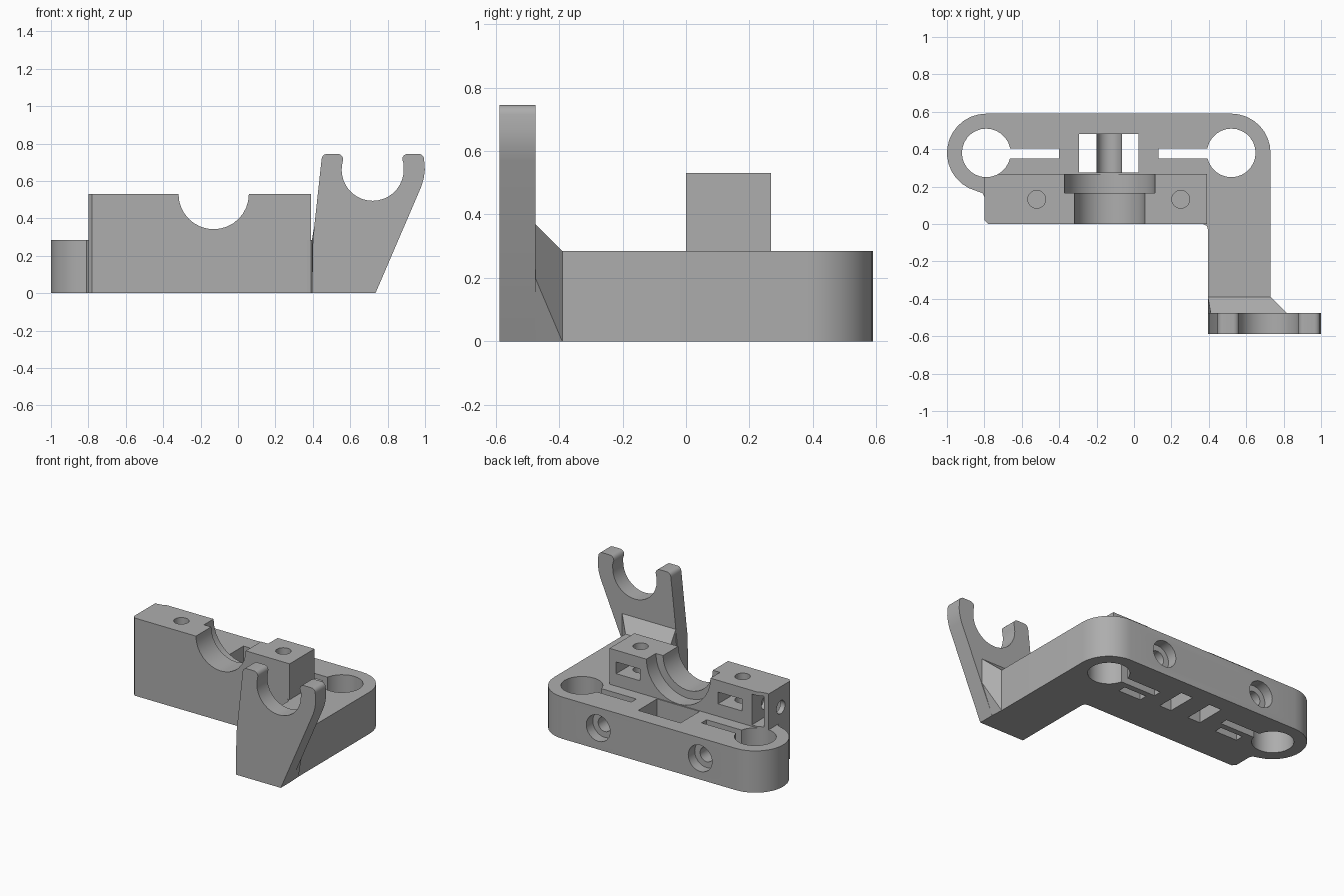
import bpy, bmesh, math
from mathutils import Vector

if "Cube" in bpy.data.objects:
    bpy.data.objects.remove(bpy.data.objects["Cube"])

grey = bpy.data.materials.new("plain grey")
grey.use_nodes = True
GREY = (0.42, 0.42, 0.42, 1)
grey.diffuse_color = GREY
grey.node_tree.nodes["Principled BSDF"].inputs["Base Color"].default_value = GREY


def arc(cx, cy, r, start=0, end=360, steps=28):
    """Points on an arc; a full turn leaves out the repeated last point."""
    count = steps if end - start == 360 else steps + 1
    angles = [math.radians(start + (end - start) * i / steps) for i in range(count)]
    return [(cx + r * math.cos(a), cy + r * math.sin(a)) for a in angles]


def finish(name, bm):
    bmesh.ops.recalc_face_normals(bm, faces=bm.faces[:])
    mesh = bpy.data.meshes.new(name)
    bm.to_mesh(mesh)
    bm.free()
    mesh.materials.append(grey)
    obj = bpy.data.objects.new(name, mesh)
    bpy.context.collection.objects.link(obj)
    return obj


def prism(name, profile, axis, low, high):
    """Extrude a closed profile along the named axis."""
    place = {"x": lambda u, v, w: (w, u, v),
             "y": lambda u, v, w: (u, w, v),
             "z": lambda u, v, w: (u, v, w)}[axis]
    bm = bmesh.new()
    face = bm.faces.new([bm.verts.new(place(u, v, low)) for u, v in profile])
    top = bmesh.ops.extrude_face_region(bm, geom=[face])
    verts = [g for g in top["geom"] if isinstance(g, bmesh.types.BMVert)]
    bmesh.ops.translate(bm, verts=verts, vec=Vector(place(0, 0, high - low)))
    return finish(name, bm)


def box(name, x0, x1, y0, y1, z0, z1):
    return prism(name, [(x0, y0), (x1, y0), (x1, y1), (x0, y1)], "z", z0, z1)


def cut(target, *cutters):
    for cutter in cutters:
        cutter.hide_render = True
        mod = target.modifiers.new("cut", "BOOLEAN")
        mod.operation = "DIFFERENCE"
        mod.solver = "EXACT"
        mod.object = cutter
        bpy.context.view_layer.objects.active = target
        bpy.ops.object.modifier_apply(modifier=mod.name)
        bpy.data.objects.remove(cutter)


BASE, TOP = 0.285, 0.53
ROD_Y, BOLTS, MID = 0.38, (-0.52, 0.25), -0.13
RODS = (-0.79, 0.52)

# Base plate with the side arm
outline = [(-0.78, 0), (0.37, 0), (0.39, -0.01), (0.395, -0.03), (0.395, -0.39), (0.73, -0.39)]
outline += arc(RODS[1], ROD_Y, 0.21, 0, 90, 8)
outline += arc(RODS[0], ROD_Y, 0.21, 90, 255, 14)
outline += [(-0.81, 0.165), (-0.8, 0.145), (-0.8, 0.02)]
plate = prism("base_plate", outline, "z", 0, BASE)

# Raised clamp block
block = prism("clamp_block", [(-0.78, 0), (0.39, 0), (0.39, 0.268), (-0.8, 0.268), (-0.8, 0.02)],
              "z", BASE, TOP)

# Rod holes and their clamping slots
for x in RODS:
    for part in (plate, block):
        cut(part, prism("rod_cutter", arc(x, ROD_Y, 0.13), "z", -0.1, 1))
for x0, x1 in ((-0.7, -0.4), (0.13, 0.43)):
    cut(plate, box("slot_cutter", x0, x1, 0.35, 0.405, -0.1, 1))

# Twin window with a low grooved bridge
for x0, x1 in ((-0.295, -0.2), (-0.065, 0.025)):
    cut(plate, box("window_cutter", x0, x1, 0.275, 0.48, -0.1, 1))
cut(plate, box("bridge_cutter", -0.21, -0.055, 0.275, 0.48, 0.17, 1))
cut(plate, prism("groove_cutter", arc(MID, 0.18, 0.066), "y", 0.275, 0.48))

# Bearing seat with a wider recess behind
cut(block, prism("seat_cutter", arc(MID, TOP, 0.188, steps=32), "y", -0.1, 0.2),
    prism("recess_cutter", arc(MID, TOP, 0.242, steps=32), "y", 0.165, 0.4))

for x in BOLTS:
    # Counterbored clamp bolts and nut pockets in the base
    cut(plate, prism("bolt_cutter", arc(x, 0.145, 0.05, steps=20), "y", 0.24, 0.7),
        prism("head_cutter", arc(x, 0.145, 0.09, steps=24), "y", 0.52, 0.7),
        box("pocket_cutter", x - 0.085, x + 0.085, 0.255, 0.31, -0.1, 0.22))
    # Screw holes and nut slots in the block
    cut(block, prism("screw_cutter", arc(x, 0.132, 0.048, steps=20), "z", 0.31, 1),
        box("nut_cutter", x - 0.09, x + 0.09, 0.045, 0.4, 0.37, 0.45))

# Set screw and nut slot in the end of the block
cut(block, prism("end_screw_cutter", arc(0.12, 0.39, 0.045, steps=20), "x", -1, -0.64),
    box("end_nut_cutter", -0.765, -0.685, 0.04, 0.4, 0.295, 0.505))

# Upright cradle at the end of the arm
profile = [(0.395, 0), (0.735, 0), (0.98, 0.57), (0.993, 0.615), (0.999, 0.66), (0.995, 0.715)]
profile += arc(0.965, 0.715, 0.03, 20, 90, 4)
profile += arc(0.908, 0.715, 0.03, 90, 180, 5)
profile += [(0.886, 0.69)]
profile += arc(0.72, 0.66, 0.166, 0, -180, 18)
profile += [(0.557, 0.69)]
profile += arc(0.532, 0.715, 0.03, 0, 90, 5)
profile += arc(0.477, 0.715, 0.03, 90, 175, 5)
profile += [(0.4, 0.285)]
cradle = prism("cradle_arm", profile, "y", -0.588, -0.475)

# Tapered gusset joining arm and cradle
bm = bmesh.new()
corners = [(x, -0.39, z) for x in (0.395, 0.73) for z in (0, BASE)]
corners += [(x, -0.475, z) for x, z in
            ((0.395, 0), (0.735, 0), (0.815, 0.2), (0.815, 0.37), (0.41, 0.37))]
bmesh.ops.convex_hull(bm, input=[bm.verts.new(c) for c in corners])
gusset = finish("gusset", bm)

# Smooth curved walls, keep machined edges crisp
for obj in (plate, block, cradle, gusset):
    bpy.ops.object.select_all(action="DESELECT")
    obj.select_set(True)
    bpy.context.view_layer.objects.active = obj
    bpy.ops.object.shade_smooth_by_angle(angle=math.radians(25))
